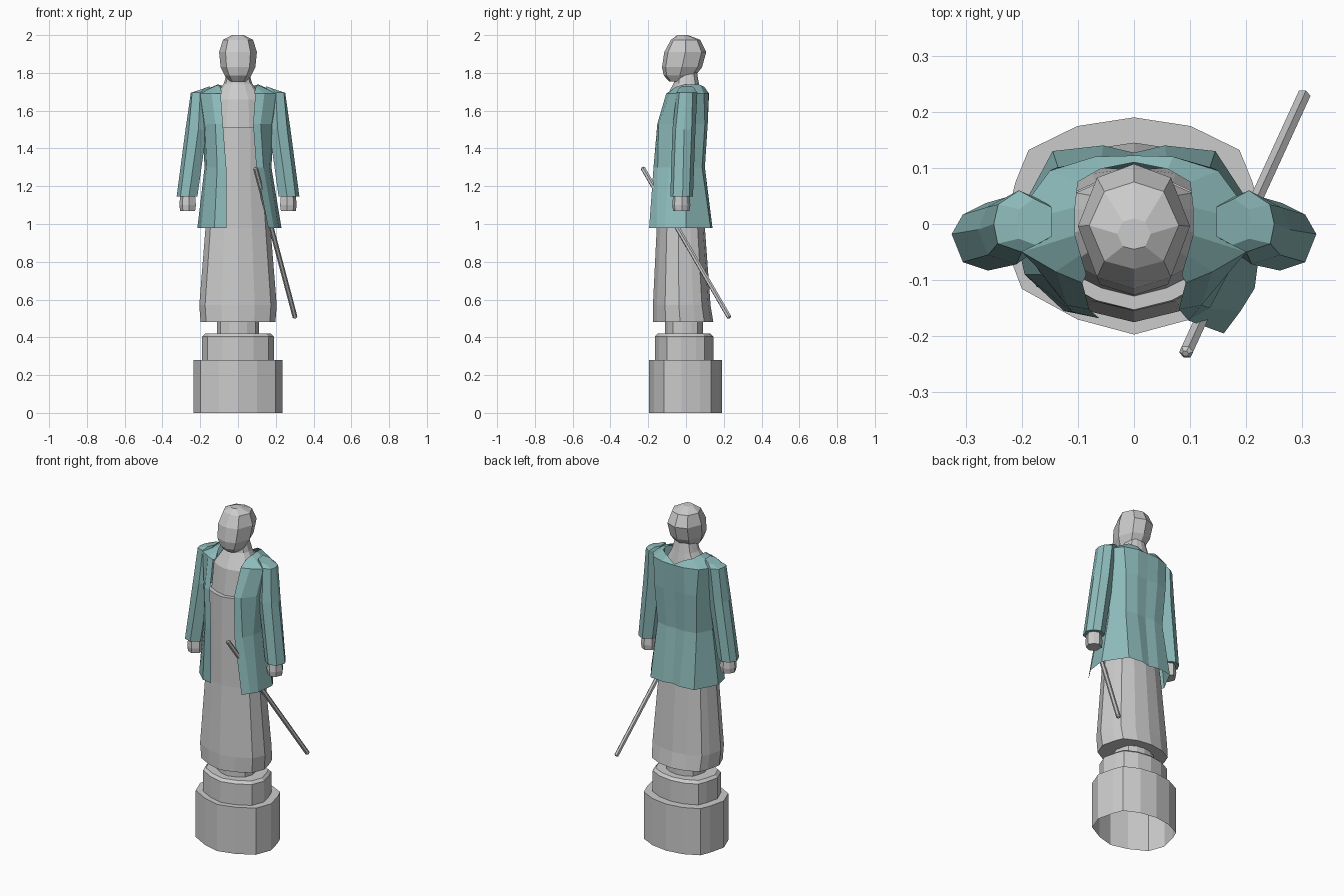
import bpy, bmesh
from mathutils import Vector

if "Cube" in bpy.data.objects:
    bpy.data.objects.remove(bpy.data.objects["Cube"])

teal = bpy.data.materials.new("teal_cloth")
teal.diffuse_color = (0.27, 0.5, 0.5, 1)
teal.use_nodes = True
teal.node_tree.nodes["Principled BSDF"].inputs["Base Color"].default_value = teal.diffuse_color

# Half outlines in unit space, front (-y) to back (+y)
BODY = [(0, -1), (.43, -.86), (.85, -.58), (1, -.1), (.9, .4), (.8, .7), (.43, .92), (0, 1)]
HEAD = [(0, -1), (.66, -.82), (1, 0), (.66, .78), (0, 1)]


def loft(name, rings, mat=None, closed=True, bottom=True, top=True):
    """Skin a stack of equal-length point rings."""
    bm = bmesh.new()
    rows = [[bm.verts.new(p) for p in r] for r in rings]
    n = len(rows[0])
    for a, b in zip(rows, rows[1:]):
        for i in range(n if closed else n - 1):
            j = (i + 1) % n
            bm.faces.new((a[i], a[j], b[j], b[i]))
    if closed and bottom:
        bm.faces.new(rows[0][::-1])
    if closed and top:
        bm.faces.new(rows[-1])
    if closed:
        bmesh.ops.recalc_face_normals(bm, faces=bm.faces[:])
    me = bpy.data.meshes.new(name)
    bm.to_mesh(me)
    bm.free()
    if mat:
        me.materials.append(mat)
    ob = bpy.data.objects.new(name, me)
    bpy.context.collection.objects.link(ob)
    return ob


def ring(z, hx, y0, y1, half=BODY):
    """Full mirrored outline scaled to half width hx and depth y0..y1."""
    full = half + [(-x, y) for x, y in half[-2:0:-1]]
    c, h = (y0 + y1) / 2, (y1 - y0) / 2
    return [(x * hx, c + y * h, z) for x, y in full]


def stack(name, rows, half=BODY, **kw):
    return loft(name, [ring(*r, half) for r in rows], **kw)


# Plinth tiers
stack("plinth_base", [(0, .235, -.197, .19), (.28, .235, -.197, .19)], bottom=False)
stack("plinth_step", [(.28, .19, -.165, .145), (.405, .19, -.165, .145), (.42, .175, -.15, .13)])
stack("plinth_neck", [(.42, .11, -.11, .09), (.5, .11, -.11, .09)])

# Robe, chest, neck and head
stack("robe", [(.48, .198, -.175, .145), (.57, .205, -.175, .13), (.98, .172, -.155, .1),
               (1.2, .155, -.155, .075), (1.51, .155, -.153, .085)])
stack("chest", [(1.45, .14, -.135, .08), (1.66, .13, -.112, .085), (1.745, .075, -.065, .068),
                (1.82, .052, -.055, .055)])
stack("head", [(1.755, .045, -.09, .02), (1.785, .07, -.117, .05), (1.83, .092, -.127, .085),
               (1.91, .1, -.115, .107), (1.975, .08, -.08, .075), (2.0, .03, -.045, .01)], HEAD)

# Open coat: half rows from front edge, round the side, to the centre back
coat = [
    (.98, [(.062, -.167), (.125, -.155), (.195, -.09), (.215, 0), (.145, .13), (.055, .14), (0, .127)]),
    (1.3, [(.062, -.168), (.11, -.157), (.165, -.09), (.177, 0), (.13, .085), (.06, .1), (0, .095)]),
    (1.53, [(.08, -.152), (.12, -.145), (.175, -.075), (.19, 0), (.14, .1), (.07, .115), (0, .11)]),
    (1.69, [(.092, -.105), (.14, -.085), (.2, -.05), (.22, 0), (.15, .095), (.07, .12), (0, .122)]),
]
collar = [(.085, -.09, 1.69), (.095, -.055, 1.725), (.105, -.02, 1.737), (.105, .03, 1.74),
          (.1, .075, 1.737), (.06, .098, 1.725), (0, .11, 1.69)]
# The +x front panel is pushed open at the hem by the sword
flare = {.98: [(.16, -.195), (.19, -.155), (.215, -.115), (.23, 0)],
         1.3: [(.097, -.172), (.135, -.15)]}
rings = []
for z, half in coat:
    f = flare.get(z, [])
    right = f + half[len(f):]
    rings.append([(x, y, z) for x, y in right] + [(-x, y, z) for x, y in half[-2::-1]])
rings.append(collar + [(-x, y, z) for x, y, z in collar[-2::-1]])
loft("coat", rings, teal, closed=False)

# Sleeves and hands, mirrored
cuff = [(.325, -.018), (.305, .017), (.265, .037), (.217, .01), (.215, -.05), (.26, -.083), (.305, -.068)]
elbow = [(.278, -.01), (.262, .03), (.22, .05), (.165, .02), (.165, -.04), (.21, -.072), (.26, -.055)]
shoulder = [(.25, 0), (.242, .035), (.205, .06), (.16, .04), (.16, -.03), (.2, -.05), (.243, -.035)]
for s, side in ((1, "left"), (-1, "right")):
    sleeve = [[(s * x, y, z) for x, y in pts]
              for z, pts in ((1.145, cuff), (1.5, elbow), (1.695, shoulder))]
    sleeve.append([(s * (.175 + (x - .2) * .7), y * .75, 1.72 - (x - .2) * .25) for x, y in shoulder])
    loft("sleeve_" + side, sleeve, teal)
    hand = []
    for z, k in ((1.07, .72), (1.1, .8), (1.16, .7)):
        hand.append([(s * (.265 + (x - .268) * k), -.025 + (y + .023) * k, z) for x, y in cuff])
    loft("hand_" + side, hand)

# Sheathed sword hanging through the sash
a, b = Vector((.093, -.228, 1.295)), Vector((.302, .228, .507))
bpy.ops.mesh.primitive_cylinder_add(vertices=6, radius=.013, depth=(b - a).length + .012,
                                    location=(a + b) / 2)
sword = bpy.context.object
sword.name = "sword"
sword.rotation_euler = (b - a).to_track_quat('Z', 'Y').to_euler()
mod = sword.modifiers.new("rounded_ends", 'BEVEL')
mod.width = .006
mod.segments = 1
mod.limit_method = 'ANGLE'
mod.angle_limit = 1.2
